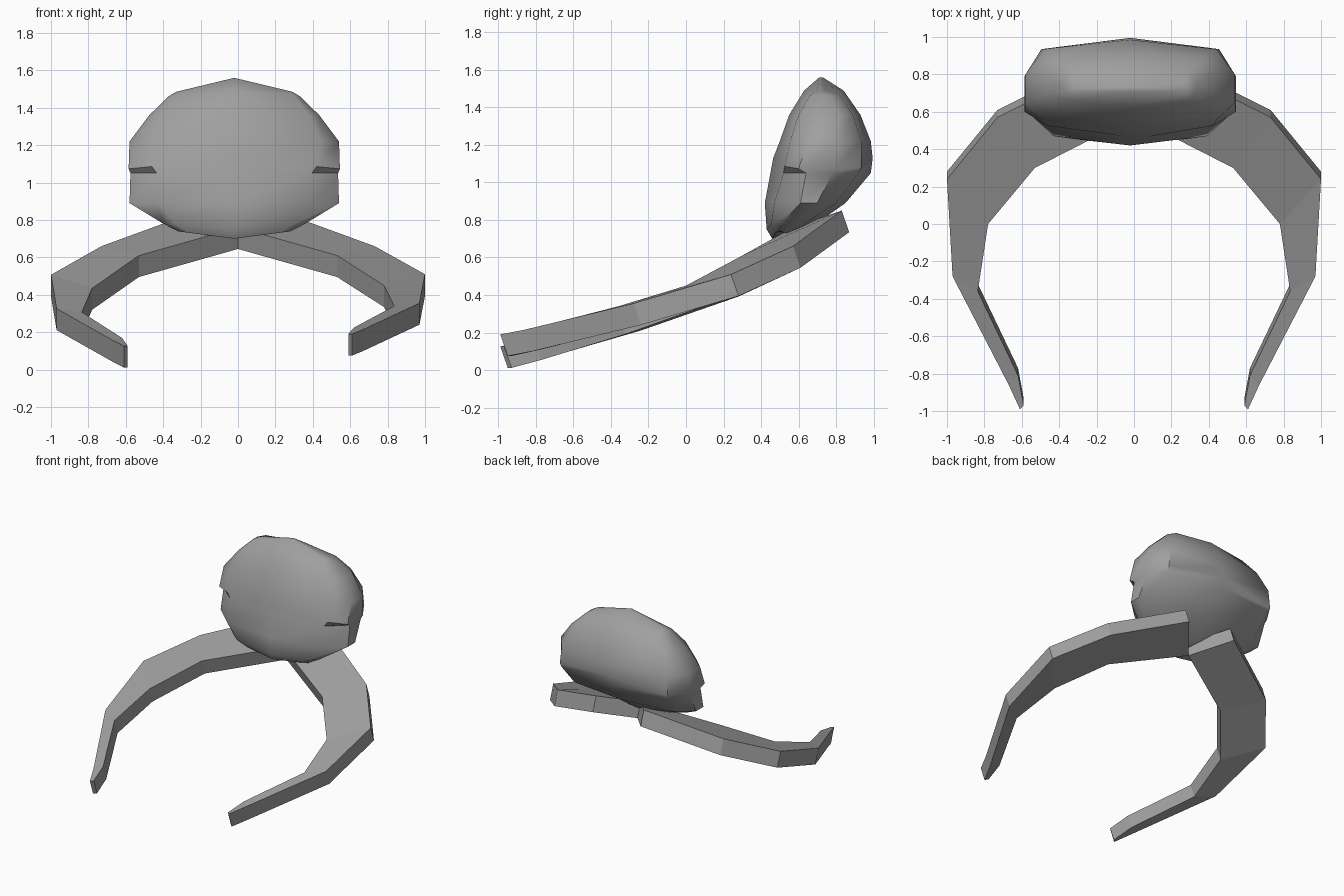
import bpy, bmesh, math
from mathutils import Vector

cube = bpy.data.objects.get("Cube")
if cube:
    bpy.data.objects.remove(cube)

grey = bpy.data.materials.new("plain grey")
grey.use_nodes = True
colour = (0.35, 0.35, 0.35, 1)
grey.diffuse_color = colour
grey.node_tree.nodes["Principled BSDF"].inputs["Base Color"].default_value = colour


def loft(name, rings):
    """Skin a list of equal closed rings and cap both ends."""
    bm = bmesh.new()
    loops = [[bm.verts.new(p) for p in ring] for ring in rings]
    n = len(loops[0])
    for a, b in zip(loops, loops[1:]):
        for i in range(n):
            j = (i + 1) % n
            bm.faces.new((a[i], a[j], b[j], b[i]))
    bm.faces.new(loops[0][::-1])
    bm.faces.new(loops[-1])
    bmesh.ops.recalc_face_normals(bm, faces=bm.faces)
    mesh = bpy.data.meshes.new(name)
    bm.to_mesh(mesh)
    bm.free()
    mesh.materials.append(grey)
    obj = bpy.data.objects.new(name, mesh)
    bpy.context.collection.objects.link(obj)
    return obj


def head_ring(z, lift, front, corner, side, back_corner, back):
    """Ten-sided level of the head; lift raises or lowers it with distance from the middle."""
    wide, y1, y2 = side
    half = [(0, front), corner, (wide, y1), (wide, y2), back_corner, (0, back)]
    outline = half + [(-x, y) for x, y in half[-2:0:-1]]
    return [Vector((x - 0.02, y, z + lift * abs(x))) for x, y in outline]


# Head: flat tilted face, recessed lower cheeks, rounded back
head = loft("head", [
    head_ring(0.70, 0.13, 0.46, (0.24, 0.475), (0.30, 0.49, 0.52), (0.20, 0.55), 0.56),
    head_ring(0.75, 0.08, 0.43, (0.31, 0.455), (0.38, 0.51, 0.57), (0.27, 0.62), 0.65),
    head_ring(0.89, 0, 0.42, (0.41, 0.47), (0.56, 0.61, 0.70), (0.44, 0.80), 0.85),
    head_ring(1.05, 0, 0.45, (0.415, 0.52), (0.555, 0.64, 0.78), (0.47, 0.92), 0.985),
    head_ring(1.13, -0.10, 0.465, (0.44, 0.525), (0.565, 0.60, 0.79), (0.475, 0.935), 0.995),
    head_ring(1.22, 0, 0.50, (0.46, 0.555), (0.56, 0.65, 0.80), (0.46, 0.935), 0.985),
    head_ring(1.36, 0, 0.55, (0.40, 0.60), (0.455, 0.69, 0.82), (0.39, 0.89), 0.93),
    head_ring(1.49, -0.08, 0.63, (0.32, 0.66), (0.35, 0.71, 0.77), (0.31, 0.82), 0.84),
    head_ring(1.56, -0.24, 0.71, (0.29, 0.70), (0.31, 0.715, 0.73), (0.29, 0.745), 0.73),
])
bpy.ops.object.select_all(action='DESELECT')
head.select_set(True)
bpy.context.view_layer.objects.active = head
bpy.ops.object.shade_smooth_by_angle(angle=math.radians(42))

# Arms: outer and inner top edge at each station, from the back to the tip
stations = [
    ((0.21, 0.83, 0.85), (0.00, 0.57, 0.76)),
    ((0.73, 0.57, 0.66), (0.53, 0.30, 0.61)),
    ((1.00, 0.24, 0.51), (0.78, 0.00, 0.45)),
    ((0.97, -0.28, 0.355), (0.835, -0.36, 0.34)),
    ((0.67, -0.86, 0.215), (0.62, -0.81, 0.225)),
    ((0.61, -0.99, 0.19), (0.59, -0.97, 0.19)),
]
depth = Vector((0, 0.04, -0.115))


def arm(name, side, sag):
    rings = []
    for pair in stations:
        top = []
        for x, y, z in pair:
            drop = sag * max(0, 0.3 - y)
            top.append(Vector((side * x, y, z - drop)))
        outer, inner = top
        rings.append([outer, inner, inner + depth, outer + depth])
    return loft(name, rings)


arm("left_arm", 1, 0)
arm("right_arm", -1, 0.05)
